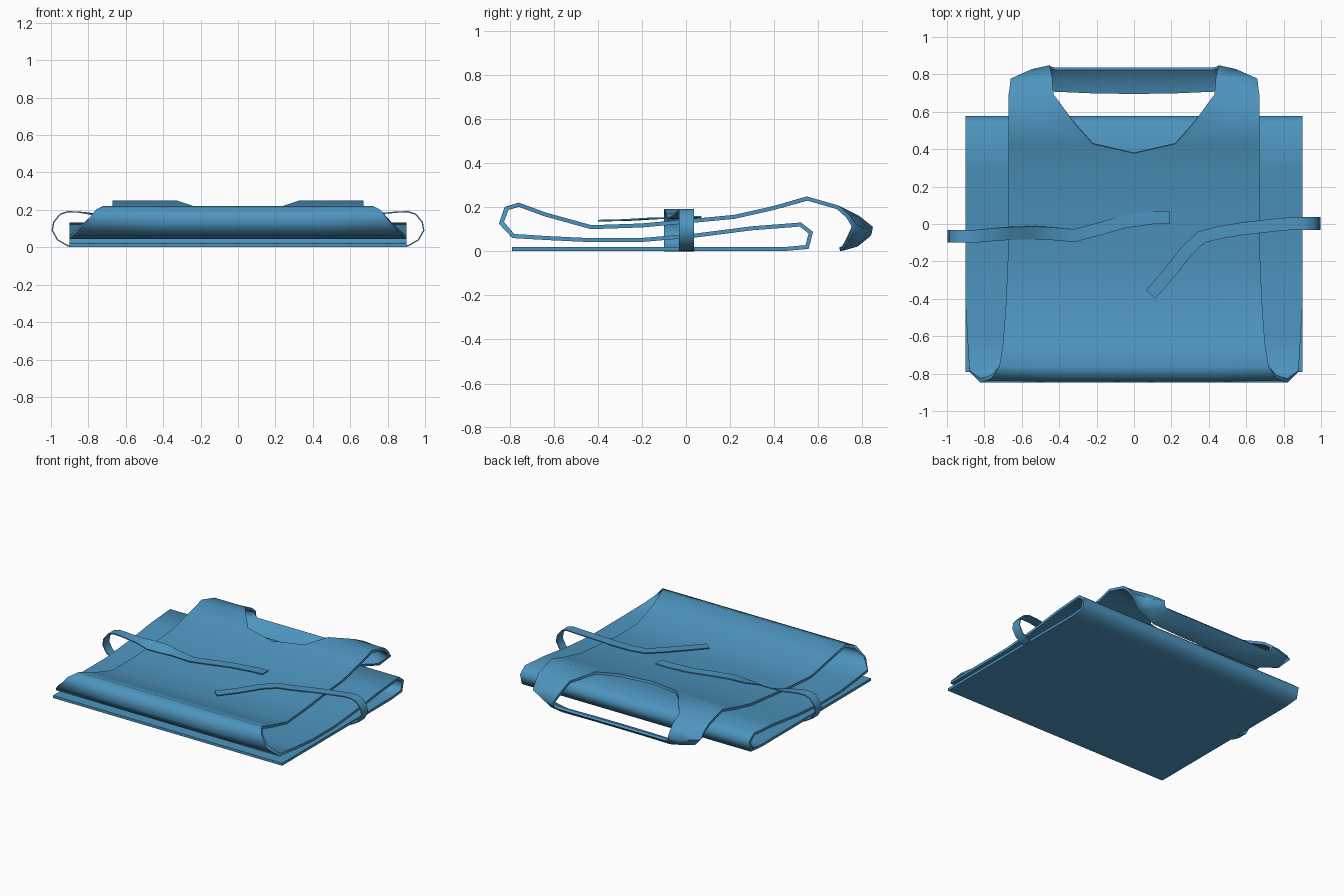
import bpy, math
from mathutils import Vector

blue = bpy.data.materials.new("blue cloth")
blue.diffuse_color = (0.075, 0.30, 0.52, 1)


def cloth(name, rows, thickness, mirror=False):
    """Skin rows of points into a sheet, then thicken it."""
    n = len(rows[0])
    verts = [p for r in rows for p in r]
    faces = [(i*n+j, i*n+j+1, (i+1)*n+j+1, (i+1)*n+j)
             for i in range(len(rows)-1) for j in range(n-1)]
    me = bpy.data.meshes.new(name)
    me.from_pydata(verts, [], faces)
    me.materials.append(blue)
    ob = bpy.data.objects.new(name, me)
    bpy.context.collection.objects.link(ob)
    if mirror:
        m = ob.modifiers.new("Mirror", 'MIRROR')
        m.merge_threshold = 0.001
    s = ob.modifiers.new("Solidify", 'SOLIDIFY')
    s.thickness, s.offset = thickness, 0
    s.use_even_offset = True
    s.thickness_clamp = 1.0
    bpy.ops.object.select_all(action='DESELECT')
    ob.select_set(True)
    bpy.context.view_layer.objects.active = ob
    bpy.ops.object.convert(target='MESH')
    bpy.ops.object.shade_smooth_by_angle(angle=math.radians(78))
    return ob


# Folded apron body: profile stations (y, z, inner half width, outer half width)
stations = [
    (-0.79, 0.01, 0, .90), (0.44, 0.01, 0, .90), (0.55, 0.02, 0, .90),
    (0.567, 0.085, 0, .90), (0.52, 0.122, 0, .90), (0.30, 0.105, 0, .90),
    (0.05, 0.073, 0, .90), (-0.20, 0.052, 0, .90), (-0.45, 0.052, 0, .90),
    (-0.62, 0.06, 0, .89), (-0.785, 0.07, 0, .88), (-0.838, 0.13, 0, .82),
    (-0.815, 0.195, 0, .76), (-0.76, 0.212, 0, .72), (-0.64, 0.168, 0, .70),
    (-0.43, 0.11, 0, .685), (-0.20, 0.118, 0, .675), (0.02, 0.138, 0, .67),
    (0.22, 0.157, 0, .67), (0.38, 0.193, 0, .67), (0.43, 0.206, .22, .67),
    (0.55, 0.24, .325, .67), (0.69, 0.20, .43, .67),
]
rows = [[(i + (o-i)*k/2, y, z) for k in range(3)] for y, z, i, o in stations]
# Shoulder straps fold under and join as the neck band (inner, middle, outer)
rows += [
    [(.437, .78, .155), (.56, .775, .15), (.662, .735, .16)],
    [(.450, .838, .11), (.54, .818, .10), (.655, .765, .115)],
    [(.445, .836, .085), (.50, .795, .055), (.59, .735, .055)],
    [(.42, .83, .075), (.42, .775, .03), (.43, .71, .012)],
    [(.20, .83, .075), (.20, .77, .03), (.20, .70, .010)],
    [(0, .83, .075), (0, .77, .03), (0, .698, .010)],
]
cloth("folded_apron", rows, 0.018, True)


def tie(name, side, y, tail):
    """Ribbon: loop around the side edge, then a tail on top (x, y, z, tilt)."""
    loop = [(.83, .004), (.91, .008), (.965, .04), (.993, .09),
            (.985, .135), (.95, .177), (.91, .19), (.85, .188)]
    path = [(side*x, y, z, 0) for x, z in loop] + tail
    pts = [Vector(p[:3]) for p in path]
    out = []
    for i, p in enumerate(pts):
        # Only the tail turns sideways
        d = Vector((-side, 0, 0))
        if i > 7:
            d = pts[min(i+1, len(pts)-1)] - pts[i-1]
        w = Vector((-d.y, d.x, 0)).normalized() * 0.034
        if w.y < 0:
            w = -w
        t = Vector((0, 0, path[i][3]))
        out.append([p - w - t, p + w + t])
    cloth(name, out, 0.007)


# Waist ties
tie("right_tie", 1, 0.003, [
    (.76, -.005, .18, 0), (.58, -.025, .163, 0), (.46, -.045, .152, 0),
    (.36, -.07, .15, 0), (.28, -.145, .15, 0), (.19, -.26, .143, 0),
    (.09, -.377, .14, 0)])
tie("left_tie", -1, -0.066, [
    (-.74, -.055, .172, .004), (-.66, -.05, .16, .018), (-.54, -.046, .16, .018),
    (-.46, -.05, .155, .006), (-.32, -.062, .15, 0), (-.18, -.025, .152, 0),
    (-.05, .012, .153, 0), (.10, .033, .156, 0), (.19, .036, .158, 0)])
